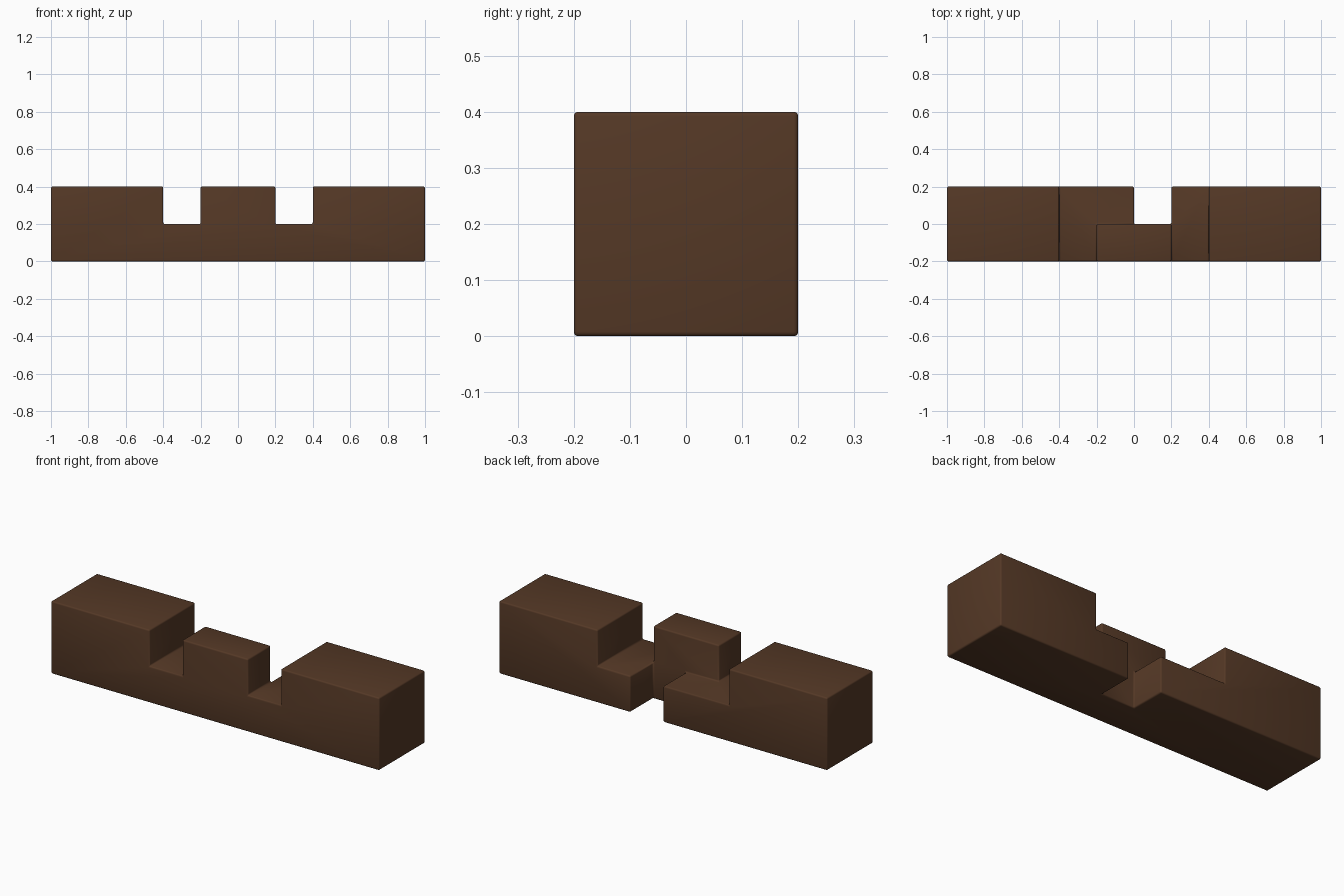
import bpy, bmesh
from mathutils import Vector

if "Cube" in bpy.data.objects:
    bpy.data.objects.remove(bpy.data.objects["Cube"])

U = 0.2  # grid cell: the bar is 10 x 2 x 2 cells

# Cells left after cutting the notches
cells = {(x, y, z) for x in range(10) for y in range(2) for z in range(2)}
for x in (3, 6):                       # cross notches through the top
    cells -= {(x, 0, 1), (x, 1, 1)}
cells -= {(4, 1, 1)}                   # back half of the left cross notch widened
cells -= {(5, 1, 0), (5, 1, 1)}        # full-height slot in the back

# Outer skin of the filled cells
bm = bmesh.new()
for c in sorted(cells):
    for axis in range(3):
        for side in (0, 1):
            n = list(c)
            n[axis] += 1 if side else -1
            if tuple(n) in cells:
                continue
            a, b = (axis + 1) % 3, (axis + 2) % 3
            corners = []
            for da, db in ((0, 0), (1, 0), (1, 1), (0, 1)):
                p = list(c)
                p[axis] += side
                p[a] += da
                p[b] += db
                corners.append(bm.verts.new((p[0] * U - 1, p[1] * U - 0.2, p[2] * U)))
            bm.faces.new(corners if side else corners[::-1])
bmesh.ops.remove_doubles(bm, verts=bm.verts, dist=0.001)
bmesh.ops.dissolve_limit(bm, angle_limit=0.02, verts=bm.verts, edges=bm.edges)

mesh = bpy.data.meshes.new("notched_bar")
bm.to_mesh(mesh)
bm.free()
bar = bpy.data.objects.new("notched_bar", mesh)
bpy.context.collection.objects.link(bar)

# Dark wood colour
wood = bpy.data.materials.new("dark_brown_wood")
wood.diffuse_color = (0.09, 0.04, 0.019, 1)
wood.use_nodes = True
wood.node_tree.nodes["Principled BSDF"].inputs["Base Color"].default_value = wood.diffuse_color
mesh.materials.append(wood)

# Slightly rounded edges
bevel = bar.modifiers.new("rounded_edges", 'BEVEL')
bevel.width = 0.008
bevel.segments = 3
bevel.limit_method = 'ANGLE'
for p in mesh.polygons:
    p.use_smooth = True
